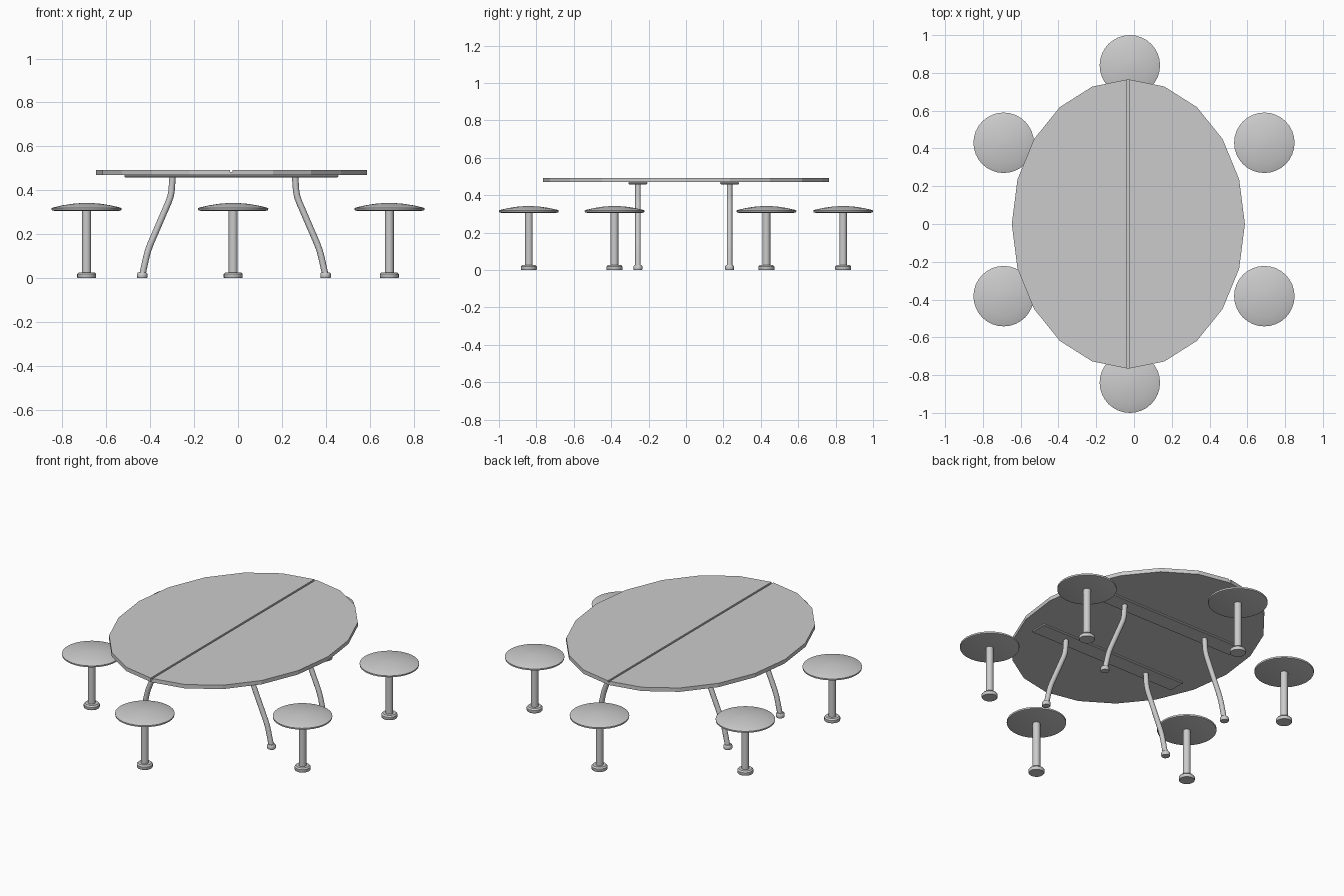
import bpy, bmesh, math
from mathutils import Vector

if "Cube" in bpy.data.objects:
    bpy.data.objects.remove(bpy.data.objects["Cube"])

CX = -0.03  # centre line of the table top


def finish(name, bm, smooth=True):
    bmesh.ops.remove_doubles(bm, verts=bm.verts, dist=1e-5)
    bmesh.ops.recalc_face_normals(bm, faces=bm.faces)
    me = bpy.data.meshes.new(name)
    bm.to_mesh(me)
    bm.free()
    if smooth:
        me.shade_smooth()
        me.set_sharp_from_angle(angle=math.radians(35))
    ob = bpy.data.objects.new(name, me)
    bpy.context.collection.objects.link(ob)
    return ob


def lathe(bm, profile, sides):
    rings = [[bm.verts.new((r * math.cos(2 * math.pi * i / sides),
                            r * math.sin(2 * math.pi * i / sides), z))
              for i in range(sides)] for r, z in profile]
    for a, b in zip(rings, rings[1:]):
        for i in range(sides):
            j = (i + 1) % sides
            bm.faces.new((a[i], a[j], b[j], b[i]))
    bm.faces.new(rings[0])
    bm.faces.new(rings[-1])


def lathed(name, profile, sides, loc):
    bm = bmesh.new()
    lathe(bm, profile, sides)
    ob = finish(name, bm)
    ob.location = loc
    return ob


def box(name, center, size, chamfer=0):
    bm = bmesh.new()
    bmesh.ops.create_cube(bm, size=1)
    for v in bm.verts:
        v.co = Vector([v.co[i] * size[i] + center[i] for i in range(3)])
    if chamfer:
        bmesh.ops.bevel(bm, geom=bm.edges[:], offset=chamfer, segments=1, affect='EDGES')
    return finish(name, bm, False)


# Table top: two half ovals with a seam between them
def top_half(name, side):
    bm = bmesh.new()
    pts = []
    for i in range(11):
        a = math.radians(90 - 18 * i)
        pts.append(bm.verts.new((CX + side * max(0.617 * math.cos(a), 0.006),
                                 0.765 * math.sin(a), 0.47)))
    face = bm.faces.new(pts)
    ext = bmesh.ops.extrude_face_region(bm, geom=[face])
    for g in ext["geom"]:
        if isinstance(g, bmesh.types.BMVert):
            g.co.z = 0.493
    finish(name, bm, False)


top_half("table_top_right", 1)
top_half("table_top_left", -1)
box("top_seam", (CX, 0, 0.477), (0.012, 1.528, 0.014))


# Bent tube swept in the xz plane
def tube(name, path, r, sides):
    bm = bmesh.new()
    rings = []
    for k, p in enumerate(path):
        t = (Vector(path[min(k + 1, len(path) - 1)]) - Vector(path[max(k - 1, 0)])).normalized()
        n = Vector((t.z, 0, -t.x))
        ring = []
        for i in range(sides):
            a = 2 * math.pi * i / sides
            ring.append(bm.verts.new(Vector(p) + n * r * math.cos(a)
                                     + Vector((0, r * math.sin(a), 0))))
        rings.append(ring)
    for a, b in zip(rings, rings[1:]):
        for i in range(sides):
            j = (i + 1) % sides
            bm.faces.new((a[i], a[j], b[j], b[i]))
    bm.faces.new(rings[0])
    bm.faces.new(rings[-1])
    return finish(name, bm)


# Support rails, legs and feet
LEG = [(0.279, 0.465), (0.284, 0.395), (0.289, 0.37), (0.298, 0.345),
       (0.380, 0.155), (0.391, 0.125), (0.399, 0.095), (0.418, 0.01)]
FOOT = [(0.022, 0), (0.024, 0.003), (0.024, 0.019), (0.019, 0.026)]
for row, y in (("front", -0.257), ("back", 0.233)):
    box(row + "_rail", (CX, y, 0.4645), (0.974, 0.1, 0.012), 0.003)
    for label, s in (("left", -1), ("right", 1)):
        path = [(-0.019 + s * x, y, z) for x, z in LEG]
        tube(f"{row}_{label}_leg", path, 0.0145, 12)
        lathed(f"{row}_{label}_foot", FOOT, 12, (path[-1][0], y, 0))

# Six stools: domed seat, post and round base
SEAT = [(0.148, 0.306), (0.159, 0.309), (0.160, 0.318), (0.150, 0.322),
        (0.110, 0.331), (0.066, 0.338), (0.03, 0.341), (0.008, 0.342)]
POST = [(0.0205, 0.015), (0.0205, 0.308)]
BASE = [(0.041, 0), (0.043, 0.003), (0.043, 0.018), (0.036, 0.026)]
SPOTS = [(-0.022, -0.84), (-0.022, 0.84), (-0.69, 0.43),
         (0.69, 0.43), (-0.69, -0.382), (0.69, -0.382)]
for n, (x, y) in enumerate(SPOTS, 1):
    lathed(f"stool_seat_{n}", SEAT, 32, (x, y, 0))
    lathed(f"stool_post_{n}", POST, 16, (x, y, 0))
    lathed(f"stool_base_{n}", BASE, 20, (x, y, 0))
